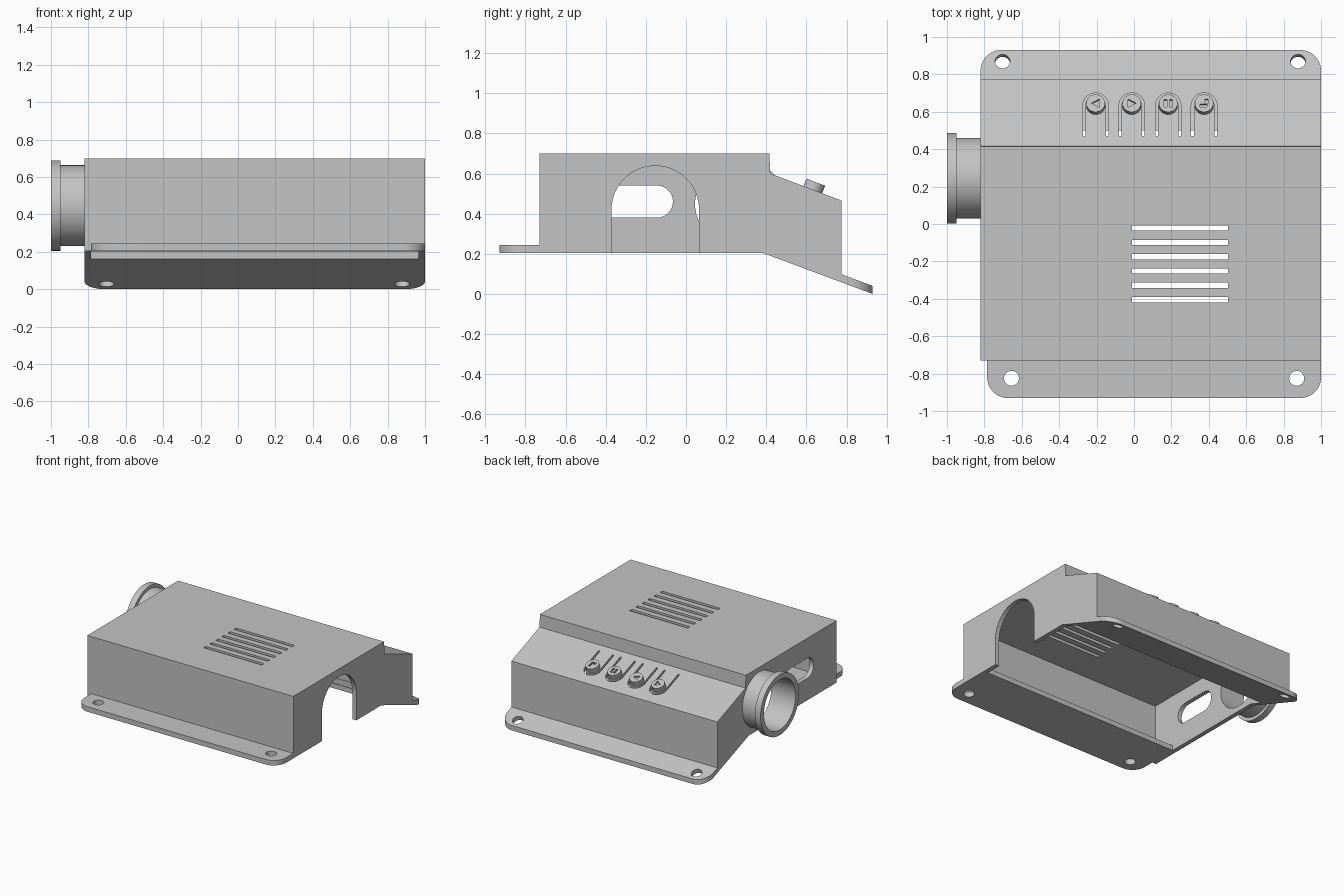
import bpy, bmesh, math
from mathutils import Matrix, Vector

old = bpy.data.objects.get("Cube")
if old:
    bpy.data.objects.remove(old, do_unlink=True)

grey = bpy.data.materials.new("plain grey")
grey.use_nodes = True
grey.diffuse_color = (0.55, 0.55, 0.55, 1)
grey.node_tree.nodes["Principled BSDF"].inputs["Base Color"].default_value = (0.55, 0.55, 0.55, 1)


def finish(name, bm):
    bmesh.ops.recalc_face_normals(bm, faces=bm.faces)
    mesh = bpy.data.meshes.new(name)
    bm.to_mesh(mesh)
    bm.free()
    obj = bpy.data.objects.new(name, mesh)
    bpy.context.collection.objects.link(obj)
    mesh.materials.append(grey)
    return obj


def prism(name, pts, axis, lo, hi):
    """Extrude a 2D outline along x (points are y, z) or z (points are x, y)."""
    bm = bmesh.new()
    place = (lambda p: (lo, *p)) if axis == "x" else (lambda p: (*p, lo))
    face = bm.faces.new([bm.verts.new(place(p)) for p in pts])
    ext = bmesh.ops.extrude_face_region(bm, geom=[face])
    shift = Vector((hi - lo, 0, 0)) if axis == "x" else Vector((0, 0, hi - lo))
    bmesh.ops.translate(bm, vec=shift, verts=[v for v in ext["geom"] if isinstance(v, bmesh.types.BMVert)])
    return finish(name, bm)


def arc(cx, cy, r, a0, a1, n=16):
    return [(cx + r * math.cos(math.radians(a0 + (a1 - a0) * i / n)),
             cy + r * math.sin(math.radians(a0 + (a1 - a0) * i / n))) for i in range(n + 1)]


def circle(cx, cy, r, n=40):
    return arc(cx, cy, r, 0, 360, n)[:-1]


def box(x0, x1, y0, y1):
    return [(x0, y0), (x1, y0), (x1, y1), (x0, y1)]


def select(obj):
    bpy.ops.object.select_all(action="DESELECT")
    obj.select_set(True)
    bpy.context.view_layer.objects.active = obj


def cut(obj, cutter):
    """Subtract the cutter and throw it away."""
    cutter.hide_render = True
    mod = obj.modifiers.new("cut", "BOOLEAN")
    mod.operation = "DIFFERENCE"
    mod.solver = "EXACT"
    mod.object = cutter
    select(obj)
    bpy.ops.object.modifier_apply(modifier=mod.name)
    bpy.data.objects.remove(cutter, do_unlink=True)


LEFT, RIGHT, BASE = -0.82, 1.0, 0.205
SLOPE = BASE / 0.55
TILT = math.atan(0.135 / 0.355)

# Hollow housing, open underneath
shell = prism("housing", [(-0.73, BASE), (-0.73, 0.7), (0.415, 0.7), (0.42, 0.6), (0.775, 0.465),
                          (0.775, BASE - SLOPE * 0.395), (0.38, BASE)], "x", LEFT, RIGHT)
cut(shell, prism("cavity", [(-0.695, -0.1), (-0.695, 0.66), (0.385, 0.66), (0.385, 0.575),
                            (0.738, 0.44), (0.738, -0.1)], "x", LEFT + 0.035, RIGHT - 0.035))

# Arched doorway on one side, slot and round port on the other
cut(shell, prism("arch", [(0.065, 0.1)] + arc(-0.153, 0.42, 0.218, 0, 180, 32) + [(-0.371, 0.1)], "x", 0.9, 1.1))
cut(shell, prism("slot", arc(-0.145, 0.46, 0.08, -90, 90) + arc(-0.36, 0.46, 0.08, 90, 270), "x", -0.9, -0.7))
cut(shell, prism("port", circle(0.245, 0.447, 0.2, 64), "x", -0.9, -0.7))

# Vent slits in the roof
for i in range(6):
    y = -0.022 - 0.0765 * i
    cut(shell, prism("vent", box(-0.01, 0.503, y - 0.014, y + 0.014), "z", 0.6, 0.8))

# Spring tongues around the buttons
BUTTONS = [-0.205, -0.012, 0.183, 0.375]
BY = 0.632
for x in BUTTONS:
    outline = ([(x + 0.069, 0.47)] + arc(x, BY, 0.069, 0, 180) + [(x - 0.069, 0.47), (x - 0.055, 0.47)]
               + arc(x, BY, 0.055, 180, 0) + [(x + 0.055, 0.47)])
    cut(shell, prism("tongue", outline, "z", 0.35, 0.66))

# Round push buttons with engraved symbols
symbols = [
    [[(0.02, 0.024), (0.02, -0.024), (-0.024, 0)]],
    [[(-0.02, 0.024), (-0.02, -0.024), (0.024, 0)]],
    [box(-0.022, -0.006, -0.022, 0.022), box(0.006, 0.022, -0.022, 0.022)],
    [box(-0.022, 0.016, -0.022, -0.006), box(0.004, 0.02, -0.002, 0.024)],
]
for i, (x, marks) in enumerate(zip(BUTTONS, symbols)):
    button = prism(f"button_{i + 1}", circle(0, 0, 0.05), "z", -0.02, 0.04)
    for mark in marks:
        cut(button, prism("mark", mark, "z", 0.025, 0.06))
    z = 0.6 - (BY - 0.42) * math.tan(TILT)
    button.data.transform(Matrix.Translation((x, BY, z)) @ Matrix.Rotation(-TILT, 4, "X"))


# Mounting flanges with rounded outer corners and screw holes
def flange(name, x0, side, holes, hole_y, slope):
    r, edge, inner = 0.11, side * 0.93, side * 0.5
    c = edge - side * r
    pts = [(x0, inner)] + arc(x0 + r, c, r, 180, 180 - side * 90) \
        + arc(RIGHT - r, c, r, side * 90, 0) + [(RIGHT, inner)]
    plate = prism(name, pts, "z", BASE, BASE + 0.04)
    for v in plate.data.vertices:
        v.co.z -= slope * (v.co.y - 0.38)
    for x in holes:
        drill = prism("drill", circle(0, 0, 0.04), "z", -0.1, 0.1)
        drill.data.transform(Matrix.Translation((x, hole_y, BASE + 0.02 - slope * (hole_y - 0.38)))
                             @ Matrix.Rotation(-math.atan(slope), 4, "X"))
        cut(plate, drill)


flange("front_flange", -0.785, -1, (-0.655, 0.87), -0.825, 0)
flange("back_flange", LEFT, 1, (-0.703, 0.877), 0.863, SLOPE)

# Flanged pipe collar, spun around the port axis
bm = bmesh.new()
ring = [(-1, 0.2), (-1, 0.242), (-0.95, 0.242), (-0.95, 0.216), (-0.8, 0.216), (-0.8, 0.2)]
verts = [bm.verts.new((x, 0.245, 0.447 + r)) for x, r in ring]
edges = [bm.edges.new((verts[i - 1], verts[i])) for i in range(len(verts))]
bmesh.ops.spin(bm, geom=verts + edges, cent=(0, 0.245, 0.447), axis=(1, 0, 0),
               angle=math.tau, steps=64)
bmesh.ops.remove_doubles(bm, verts=bm.verts, dist=0.0005)
finish("pipe_collar", bm)

# Smooth rounds, sharp edges
for obj in list(bpy.context.collection.objects):
    if obj.type == "MESH" and grey.name in obj.data.materials:
        select(obj)
        bpy.ops.object.shade_smooth_by_angle(angle=math.radians(30))
